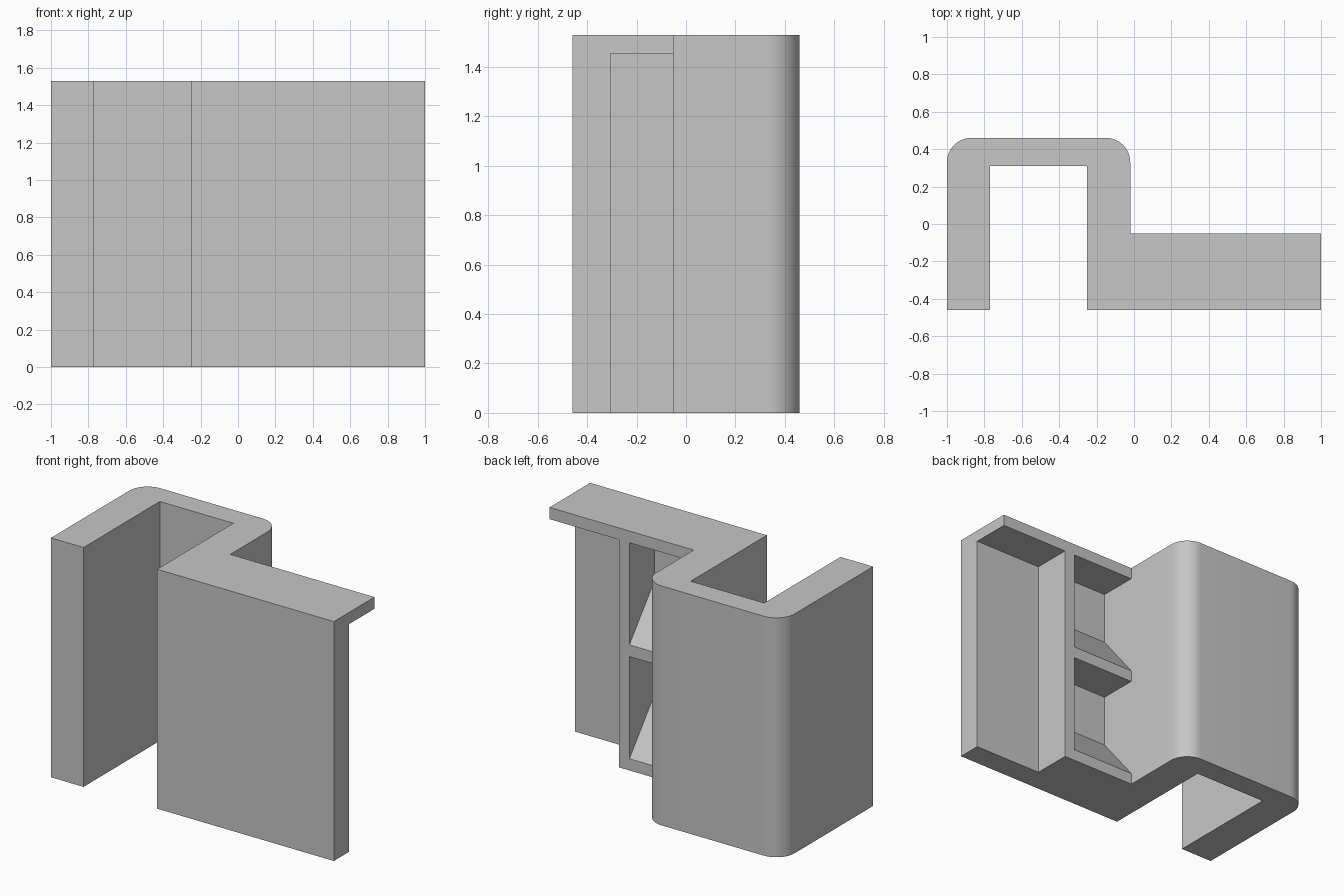
import bpy
import bmesh
from math import cos, sin, pi
from mathutils import Vector

cube = bpy.data.objects.get("Cube")
if cube:
    bpy.data.objects.remove(cube, do_unlink=True)

HEIGHT = 1.53
WALL = 0.075                      # flange, rib and side wall thickness
FRONT, PLATE_BACK, BLOCK_BACK, BACK = -0.46, -0.305, -0.05, 0.46
INNER_X, SIDE_X = -0.02, 0.51     # hook wall and outer side of the ribbed block

grey = bpy.data.materials.new("plain grey")
grey.use_nodes = True
grey.diffuse_color = (0.57, 0.57, 0.57, 1)
grey.node_tree.nodes["Principled BSDF"].inputs["Base Color"].default_value = grey.diffuse_color


def prism(name, points, sweep):
    """Extrude a closed planar outline along the sweep vector."""
    bm = bmesh.new()
    face = bm.faces.new([bm.verts.new(p) for p in points])
    new = bmesh.ops.extrude_face_region(bm, geom=[face])["geom"]
    bmesh.ops.translate(bm, vec=Vector(sweep),
                        verts=[g for g in new if isinstance(g, bmesh.types.BMVert)])
    bmesh.ops.recalc_face_normals(bm, faces=bm.faces)
    mesh = bpy.data.meshes.new(name)
    bm.to_mesh(mesh)
    bm.free()
    mesh.materials.append(grey)
    obj = bpy.data.objects.new(name, mesh)
    bpy.context.collection.objects.link(obj)
    return obj


def arc(cx, cy, radius, start, steps=12):
    """Quarter circle, counterclockwise."""
    angles = [start + pi / 2 * i / steps for i in range(steps + 1)]
    return [(cx + radius * cos(a), cy + radius * sin(a)) for a in angles]


def cut(target, cutter):
    mod = target.modifiers.new("cut", "BOOLEAN")
    mod.operation = "DIFFERENCE"
    mod.solver = "EXACT"
    mod.object = cutter
    cutter.hide_render = True
    bpy.context.view_layer.objects.active = target
    bpy.ops.object.modifier_apply(modifier=mod.name)
    bpy.data.objects.remove(cutter, do_unlink=True)


# Hook and front plate as one upright extrusion
R = 0.13
outline = [(-1, FRONT), (-0.77, FRONT), (-0.77, 0.31), (-0.25, 0.31), (-0.25, FRONT),
           (1, FRONT), (1, BLOCK_BACK), (INNER_X, BLOCK_BACK)]
outline += arc(INNER_X - R, BACK - R, R, 0)
outline += arc(-1 + R, BACK - R, R, pi / 2)
bracket = prism("hook_bracket", [(x, y, 0) for x, y in outline], (0, 0, HEIGHT))

# Open recess under the end of the top flange
top = HEIGHT - WALL
recess = [(SIDE_X, PLATE_BACK), (1.2, PLATE_BACK), (1.2, 0.1), (SIDE_X, 0.1)]
cut(bracket, prism("recess_cutter", [(x, y, -0.2) for x, y in recess], (0, 0, top + 0.2)))

# Two pockets with ramped floors, separated by a rib
pocket_height = (HEIGHT - 3 * WALL) / 2
for i in range(2):
    floor = WALL + i * (pocket_height + WALL)
    ceiling = floor + pocket_height
    section = [(PLATE_BACK, floor + 0.315), (BLOCK_BACK, floor), (0.1, floor),
               (0.1, ceiling), (PLATE_BACK, ceiling)]
    cut(bracket, prism("pocket_cutter", [(INNER_X, y, z) for y, z in section],
                       (SIDE_X - WALL - INNER_X, 0, 0)))

# Smooth rounded corners, crisp flat edges
bpy.ops.object.select_all(action="DESELECT")
bracket.select_set(True)
bpy.context.view_layer.objects.active = bracket
bpy.ops.object.shade_smooth_by_angle(angle=pi / 6)
